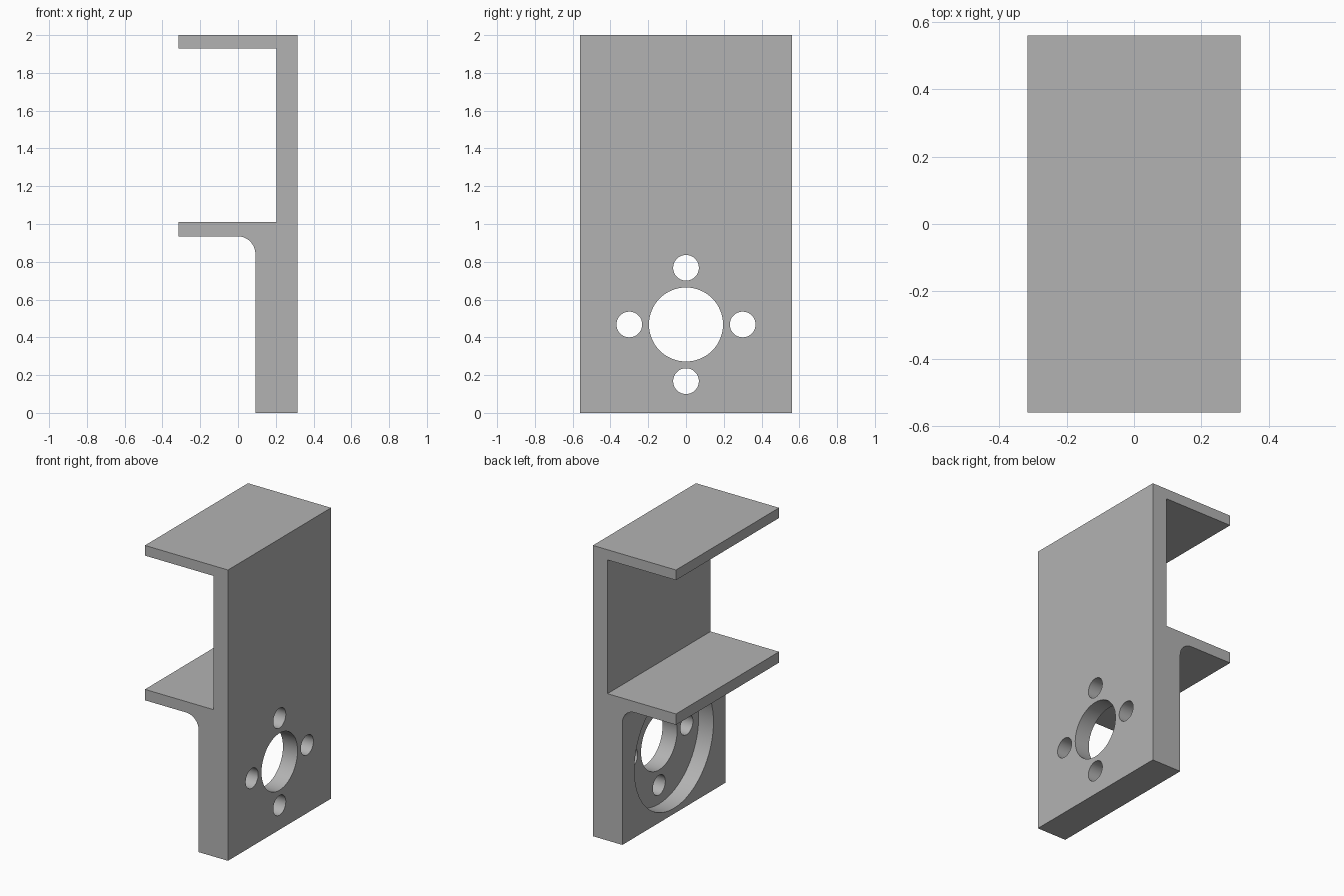
import bpy
import bmesh
from math import sin, cos, pi, radians
from mathutils import Matrix

default = bpy.data.objects.get("Cube")
if default:
    bpy.data.objects.remove(default, do_unlink=True)

# Main dimensions
HALF_X, HALF_Y, TOP = 0.316, 0.56, 2.0
THIN_X, THICK_X = 0.205, 0.092      # inner faces of upper and lower wall
SHELF_TOP, SHELF_LOW, FLANGE_LOW = 1.01, 0.935, 1.93
FILLET = 0.094
HOLE_Z, BOLT_RING = 0.468, 0.3

grey = bpy.data.materials.new("plain_grey")
grey.use_nodes = True
colour = (0.45, 0.45, 0.45, 1)
grey.diffuse_color = colour
grey.node_tree.nodes["Principled BSDF"].inputs["Base Color"].default_value = colour


def link_mesh(name, bm):
    bmesh.ops.recalc_face_normals(bm, faces=bm.faces)
    mesh = bpy.data.meshes.new(name)
    bm.to_mesh(mesh)
    bm.free()
    mesh.materials.append(grey)
    obj = bpy.data.objects.new(name, mesh)
    bpy.context.collection.objects.link(obj)
    return obj


def drill(target, radius, y, z, x_from, x_to):
    """Cut a round hole along x through the target."""
    bm = bmesh.new()
    place = Matrix.Translation(((x_from + x_to) / 2, y, z)) @ Matrix.Rotation(pi / 2, 4, 'Y')
    bmesh.ops.create_cone(bm, cap_ends=True, segments=64, radius1=radius,
                          radius2=radius, depth=x_to - x_from, matrix=place)
    cutter = link_mesh("hole_cutter", bm)
    cutter.hide_render = True
    mod = target.modifiers.new("hole", 'BOOLEAN')
    mod.operation, mod.solver, mod.object = 'DIFFERENCE', 'EXACT', cutter
    bpy.context.view_layer.objects.active = target
    bpy.ops.object.modifier_apply(modifier=mod.name)
    bpy.data.objects.remove(cutter, do_unlink=True)


# Bracket side profile with a rounded inner corner under the shelf
steps = 16
arc = [(THICK_X - FILLET + FILLET * cos(a), SHELF_LOW - FILLET + FILLET * sin(a))
       for a in (pi / 2 * i / steps for i in range(steps + 1))]
profile = [(HALF_X, 0), (HALF_X, TOP), (-HALF_X, TOP), (-HALF_X, FLANGE_LOW),
           (THIN_X, FLANGE_LOW), (THIN_X, SHELF_TOP), (-HALF_X, SHELF_TOP),
           (-HALF_X, SHELF_LOW)] + arc[::-1] + [(THICK_X, 0)]

bm = bmesh.new()
face = bm.faces.new([bm.verts.new((x, -HALF_Y, z)) for x, z in profile])
swept = bmesh.ops.extrude_face_region(bm, geom=[face])["geom"]
bmesh.ops.translate(bm, vec=(0, 2 * HALF_Y, 0),
                    verts=[v for v in swept if isinstance(v, bmesh.types.BMVert)])
bracket = link_mesh("bracket", bm)

# Round recess on the inner face, then the centre hole and four bolt holes
drill(bracket, 0.43, 0, HOLE_Z, -0.5, THIN_X)
drill(bracket, 0.196, 0, HOLE_Z, -0.5, 0.5)
for i in range(4):
    a = i * pi / 2
    drill(bracket, 0.068, BOLT_RING * cos(a), HOLE_Z + BOLT_RING * sin(a), -0.5, 0.5)

# Smooth round walls, sharp edges
bpy.ops.object.select_all(action='DESELECT')
bracket.select_set(True)
bpy.context.view_layer.objects.active = bracket
bpy.ops.object.shade_smooth_by_angle(angle=radians(30))
